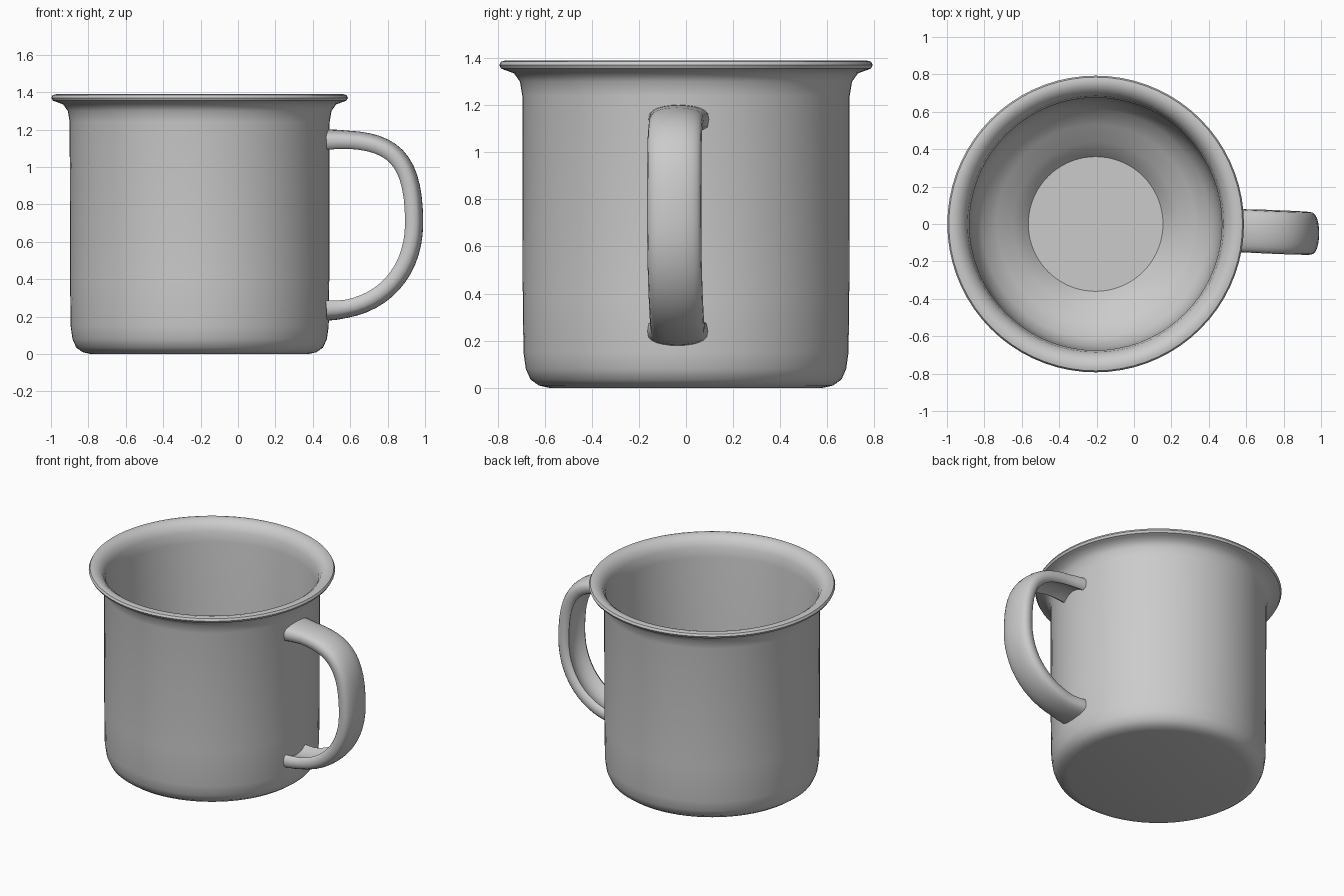
import bpy, bmesh, math
from mathutils import Vector
from mathutils.geometry import interpolate_bezier

cube = bpy.data.objects.get("Cube")
if cube:
    bpy.data.objects.remove(cube, do_unlink=True)

AXIS_X = -0.205
SIDES = 72

enamel = bpy.data.materials.new("grey enamel")
enamel.use_nodes = True
COLOUR = (0.6, 0.6, 0.6, 1)
enamel.diffuse_color = COLOUR
enamel.node_tree.nodes["Principled BSDF"].inputs["Base Color"].default_value = COLOUR


def finish(bm, name, angle):
    """Turn a bmesh into a smooth shaded object with the shared material."""
    bmesh.ops.recalc_face_normals(bm, faces=bm.faces)
    mesh = bpy.data.meshes.new(name)
    bm.to_mesh(mesh)
    bm.free()
    mesh.materials.append(enamel)
    obj = bpy.data.objects.new(name, mesh)
    bpy.context.collection.objects.link(obj)
    bpy.ops.object.select_all(action="DESELECT")
    obj.select_set(True)
    bpy.context.view_layer.objects.active = obj
    bpy.ops.object.shade_smooth_by_angle(angle=math.radians(angle))
    return obj


def skin(bm, loops, close):
    """Bridge successive closed loops of vertices with quads."""
    pairs = list(zip(loops, loops[1:]))
    if close:
        pairs.append((loops[-1], loops[0]))
    for a, b in pairs:
        for i in range(len(a)):
            j = (i + 1) % len(a)
            bm.faces.new((a[i], a[j], b[j], b[i]))


# Cup: one lathed wall, running from the underside over the rim to the floor
profile = [
    (0.58, 0.0), (0.625, 0.01), (0.66, 0.035), (0.68, 0.08), (0.69, 0.15),
    (0.693, 0.4), (0.695, 1.24), (0.705, 1.30), (0.73, 1.335), (0.765, 1.348),
    (0.785, 1.355), (0.793, 1.37), (0.785, 1.385), (0.765, 1.39),
    (0.735, 1.383), (0.705, 1.36), (0.685, 1.32), (0.675, 1.25),
    (0.67, 0.5), (0.655, 0.32), (0.61, 0.23), (0.53, 0.17), (0.44, 0.11),
    (0.39, 0.065), (0.36, 0.03),
]
bm = bmesh.new()
rings = []
for radius, z in profile:
    ring = []
    for k in range(SIDES):
        a = math.tau * k / SIDES
        ring.append(bm.verts.new((AXIS_X + radius * math.cos(a), radius * math.sin(a), z)))
    rings.append(ring)
skin(bm, rings, False)
bm.faces.new(rings[0])
bm.faces.new(rings[-1])
finish(bm, "cup", 40)

# Handle: a strap with a rounded outer face and a hollowed inner face
top, middle, bottom = (Vector(p) for p in
                       ((0.472, -0.03, 1.14), (0.935, -0.05, 0.70), (0.472, -0.035, 0.24)))
upper = interpolate_bezier(top, Vector((0.80, -0.05, 1.15)),
                           Vector((0.935, -0.05, 1.08)), middle, 16)
lower = interpolate_bezier(middle, Vector((0.935, -0.05, 0.42)),
                           Vector((0.74, -0.035, 0.235)), bottom, 16)
path = upper + lower[1:]

HALF = 0.115
section = []
for k in range(13):                       # outer face
    a = math.pi * k / 12
    section.append((-HALF * math.cos(a), 0.055 * math.sin(a) ** 0.7))
section += [(0.11, -0.03), (0.09, -0.042), (0.05, -0.02), (0, -0.01),
            (-0.05, -0.02), (-0.09, -0.042), (-0.11, -0.03)]

bm = bmesh.new()
loops = []
for i, p in enumerate(path):
    tangent = path[min(i + 1, len(path) - 1)] - path[max(i - 1, 0)]
    outward = Vector((-tangent.z, 0, tangent.x)).normalized()
    end = min(i, len(path) - 1 - i)
    flare = 1 + 0.12 * max(0, 2 - end) / 2
    loops.append([bm.verts.new(p + Vector((0, s * flare, 0)) + outward * (t * flare))
                  for s, t in section])
skin(bm, loops, False)
bm.faces.new(loops[0])
bm.faces.new(loops[-1])
finish(bm, "handle", 50)
